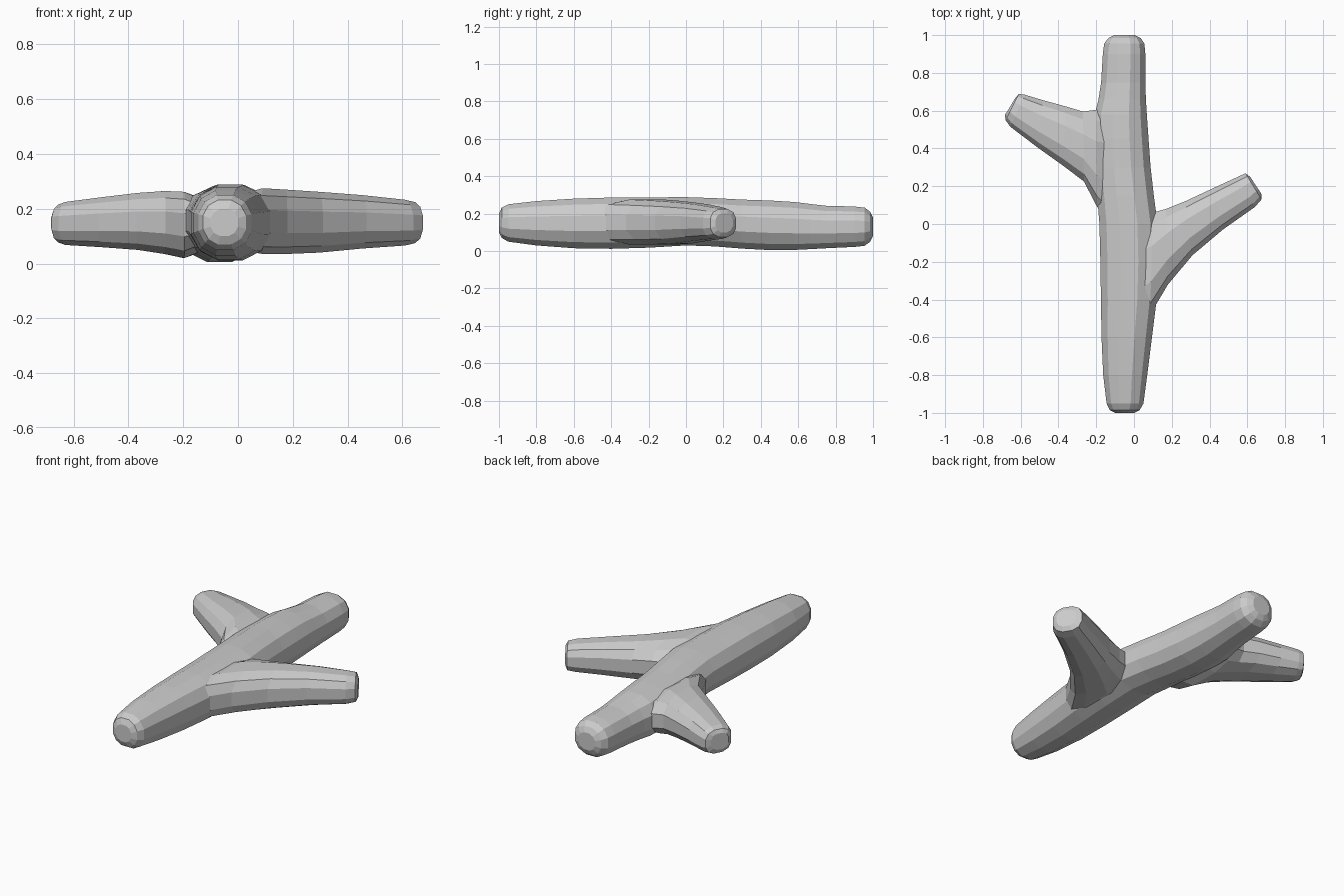
import bpy, bmesh, math
from mathutils import Vector

if "Cube" in bpy.data.objects:
    bpy.data.objects.remove(bpy.data.objects["Cube"], do_unlink=True)

grey = bpy.data.materials.new("pale grey wood")
grey.use_nodes = True
grey.diffuse_color = (0.6, 0.6, 0.6, 1)
grey.node_tree.nodes["Principled BSDF"].inputs["Base Color"].default_value = (0.6, 0.6, 0.6, 1)

SIDES = 12


def limb(name, stations, power):
    """Loft rounded sections; each station is two plan edge points, then low and high z."""
    bm = bmesh.new()
    rings = []
    for ax, ay, bx, by, low, high in stations:
        a, b = Vector((ax, ay, 0)), Vector((bx, by, 0))
        ring = []
        for i in range(SIDES):
            t = 2 * math.pi * (i + 0.5) / SIDES
            c, s = math.cos(t), math.sin(t)
            u = math.copysign(abs(c) ** power, c) / math.cos(math.pi / SIDES) ** power
            v = math.copysign(abs(s) ** power, s) / math.cos(math.pi / SIDES) ** power
            p = (a + b) / 2 + (b - a) / 2 * u
            p.z = (low + high) / 2 + (high - low) / 2 * v
            ring.append(bm.verts.new(p))
        rings.append(ring)
    for r, q in zip(rings, rings[1:]):
        for i in range(SIDES):
            j = (i + 1) % SIDES
            bm.faces.new((r[i], r[j], q[j], q[i]))
    bm.faces.new(rings[0])
    bm.faces.new(rings[-1])
    bmesh.ops.recalc_face_normals(bm, faces=bm.faces)
    mesh = bpy.data.meshes.new(name)
    bm.to_mesh(mesh)
    bm.free()
    mesh.materials.append(grey)
    obj = bpy.data.objects.new(name, mesh)
    bpy.context.collection.objects.link(obj)
    return obj


# Main stem: y, left edge, right edge, low, high
stem = [(-1, -.1, 0, .1, .2), (-.985, -.128, .03, .07, .232), (-.95, -.145, .05, .05, .25),
        (-.8, -.163, .07, .03, .267), (-.6, -.172, .095, .015, .28), (-.4, -.175, .12, .012, .286),
        (-.2, -.178, .13, .018, .287), (0, -.183, .125, .03, .288), (.15, -.195, .105, .025, .283),
        (.3, -.21, .088, .013, .275), (.45, -.212, .077, .005, .27), (.58, -.208, .068, .006, .262),
        (.66, -.188, .063, .01, .252), (.75, -.174, .06, .015, .242), (.9, -.165, .06, .022, .238),
        (.955, -.158, .055, .028, .232), (.985, -.135, .035, .05, .21), (1, -.105, .005, .08, .18)]
branch = limb("main_stem", [(l, y, r, y, lo, hi) for y, l, r, lo, hi in stem], 0.9)

# Side branch on the model's left, flaring into the stem
left = limb("left_branch", [
    (-.06, .02, -.04, -.62, .06, .24), (.1, .06, .085, -.48, .035, .275),
    (.17, .08, .18, -.32, .035, .27), (.27, .12, .31, -.165, .04, .262),
    (.42, .19, .47, -.03, .055, .25), (.55, .25, .64, .09, .066, .233),
    (.59, .268, .675, .13, .075, .224), (.615, .25, .675, .158, .1, .2)], 0.8)

# Side branch on the model's right
right = limb("right_branch", [
    (-.06, .62, -.12, .0, .06, .22), (-.2, .605, -.195, .09, .02, .262),
    (-.27, .595, -.265, .225, .035, .265), (-.36, .622, -.37, .305, .05, .258),
    (-.48, .655, -.51, .405, .06, .242), (-.58, .685, -.655, .515, .068, .225),
    (-.61, .688, -.68, .55, .077, .215), (-.63, .665, -.683, .577, .1, .195)], 0.8)

# Merge the branches into one solid
for part in (left, right):
    join = branch.modifiers.new("join", "BOOLEAN")
    join.operation = "UNION"
    join.solver = "EXACT"
    join.object = part
bpy.context.view_layer.objects.active = branch
for mod in list(branch.modifiers):
    bpy.ops.object.modifier_apply(modifier=mod.name)
for part in (left, right):
    bpy.data.objects.remove(part, do_unlink=True)
branch.name = "forked_branch"
